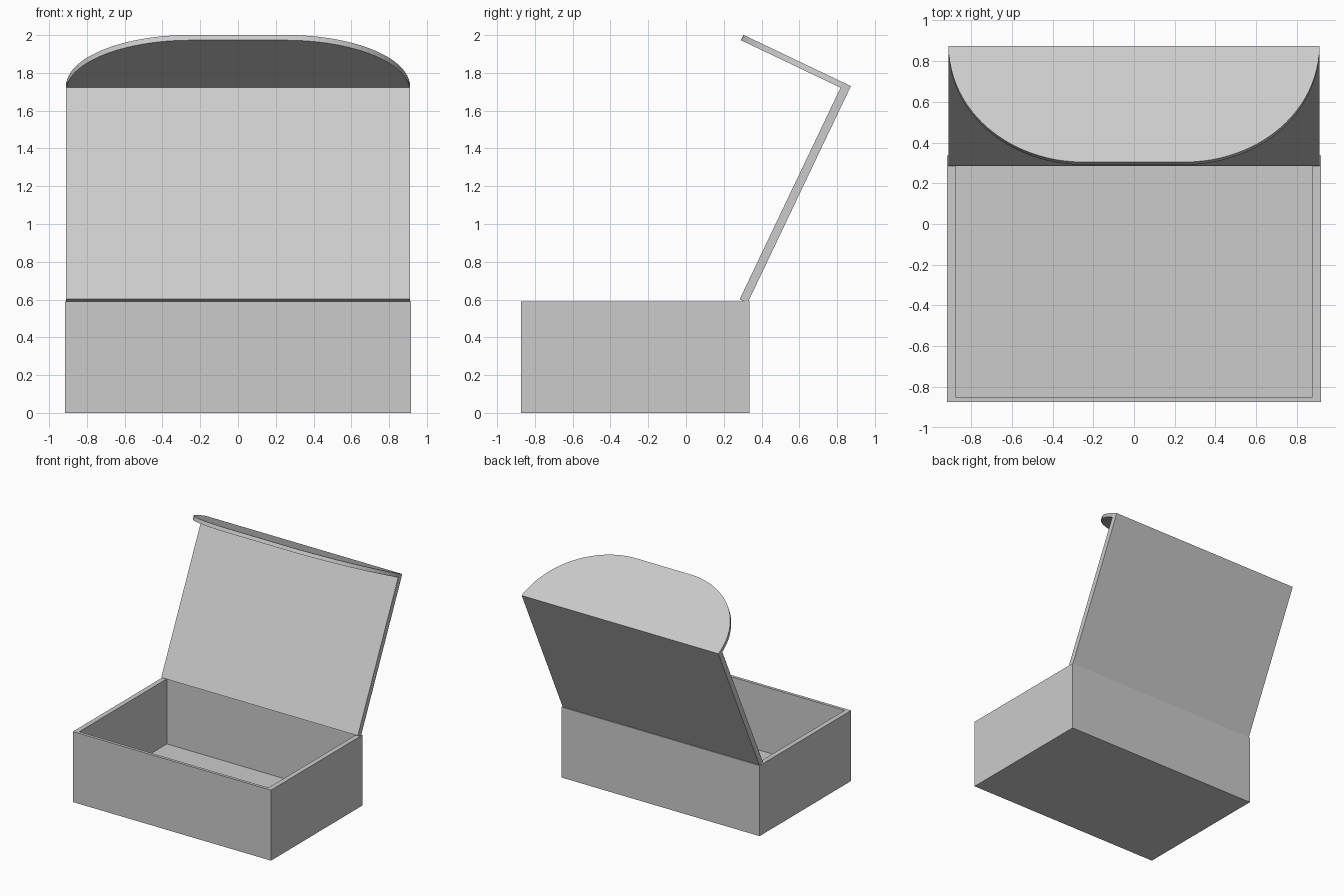
import bpy, bmesh, math
from mathutils import Vector

if "Cube" in bpy.data.objects:
    bpy.data.objects.remove(bpy.data.objects["Cube"])


def finish(name, bm):
    bmesh.ops.recalc_face_normals(bm, faces=bm.faces)
    me = bpy.data.meshes.new(name)
    bm.to_mesh(me)
    bm.free()
    ob = bpy.data.objects.new(name, me)
    bpy.context.collection.objects.link(ob)
    return ob


def slab(name, outline, offset):
    """Closed outline pushed along an offset vector."""
    bm = bmesh.new()
    face = bm.faces.new([bm.verts.new(p) for p in outline])
    ext = bmesh.ops.extrude_face_region(bm, geom=[face], use_keep_orig=True)
    moved = [g for g in ext["geom"] if isinstance(g, bmesh.types.BMVert)]
    bmesh.ops.translate(bm, verts=moved, vec=offset)
    return finish(name, bm)


def rect(x0, x1, y0, y1, z):
    return [(x0, y0, z), (x1, y0, z), (x1, y1, z), (x0, y1, z)]


# Open tray: outer shell, rim and recessed interior
FLOOR, RIM = 0.045, 0.59
bm = bmesh.new()
loops = [[bm.verts.new(p) for p in r] for r in (
    rect(-0.917, 0.917, -0.873, 0.336, 0),
    rect(-0.917, 0.917, -0.873, 0.336, RIM),
    rect(-0.876, 0.876, -0.848, 0.311, RIM),
    rect(-0.876, 0.876, -0.848, 0.311, FLOOR))]
for a, b in zip(loops, loops[1:]):
    for i in range(4):
        j = (i + 1) % 4
        bm.faces.new((a[i], a[j], b[j], b[i]))
bm.faces.new(loops[0])
bm.faces.new(loops[3])
finish("box_tray", bm)

# Lid directions: up the panel and along the flap
hinge = Vector((0, 0.326, 0.582))
corner = Vector((0, 0.873, 1.73))
up = (corner - hinge).normalized()
along = Vector((0, -up.z, up.y))
W = 0.91
side = Vector((W, 0, 0))

# Lid panel leaning back
slab("lid_panel", [hinge - side, hinge + side, corner + side, corner - side],
     along * 0.046)

# Front flap with elliptical corners, folded off the lid top
DEPTH, FLAT, N = 0.63, 0.25, 24
half = []
for i in range(N + 1):
    t = math.pi / 2 * i / N
    half.append((FLAT + (W - FLAT) * math.cos(t), DEPTH * math.sin(t)))
curve = half + [(-x, d) for x, d in reversed(half)]
slab("lid_flap", [corner + Vector((x, 0, 0)) + along * d for x, d in curve],
     up * -0.031)
